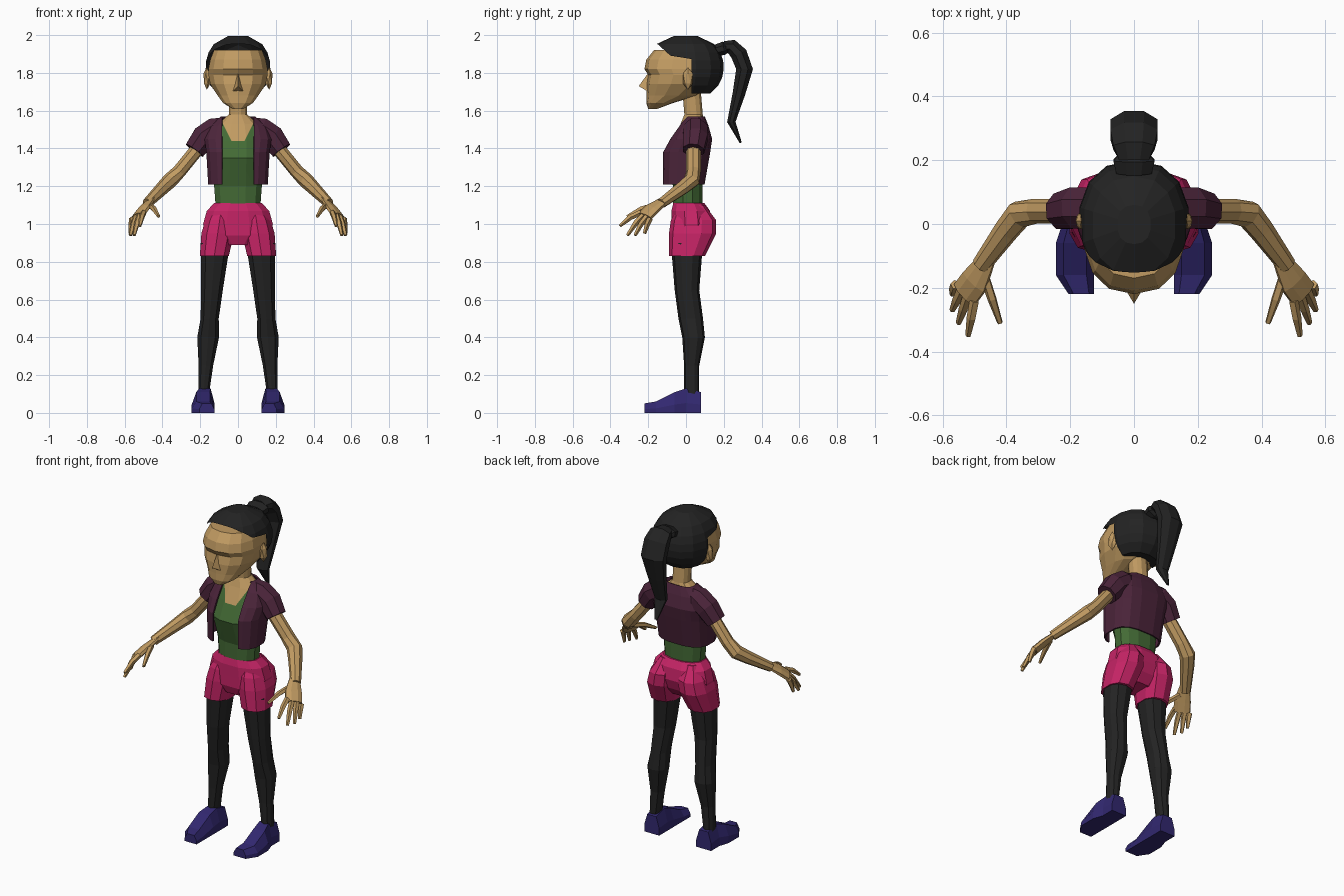
import bpy, bmesh, math
from mathutils import Matrix, Vector

if "Cube" in bpy.data.objects:
    bpy.data.objects.remove(bpy.data.objects["Cube"], do_unlink=True)


def material(name, red, green, blue):
    colour = [((c / 255 + 0.055) / 1.055) ** 2.4 for c in (red, green, blue)] + [1]
    mat = bpy.data.materials.new(name)
    mat.use_nodes = True
    mat.diffuse_color = colour
    mat.node_tree.nodes["Principled BSDF"].inputs["Base Color"].default_value = colour
    return mat


SKIN = material("skin", 193, 155, 98)
BLACK = material("black", 35, 35, 35)
PLUM = material("plum", 75, 36, 58)
GREEN = material("green", 67, 106, 53)
PINK = material("pink", 198, 36, 102)
INDIGO = material("indigo", 50, 40, 112)

SIDEWAYS = Vector((1, 0, 0))
FORWARD = Vector((0, -1, 0))


def oval(centre, u, v, sides, power):
    """Closed ring of points around a centre with half axes u and v."""
    def bulge(value):
        return math.copysign(abs(value) ** power, value)

    turns = [math.tau * (i + 0.5) / sides for i in range(sides)]
    return [centre + u * bulge(math.cos(a)) + v * bulge(math.sin(a)) for a in turns]


def level(rows, sides=12, power=0.85, offset=0, lean=0):
    """Horizontal rings from rows of height, front y, back y and half width."""
    rings = []
    for z, front, back, width in rows:
        centre = Vector((offset + lean * z, (front + back) / 2, z))
        half_depth = FORWARD * (front - back) / 2
        rings.append(oval(centre, SIDEWAYS * width, half_depth, sides, power))
    return rings


def along(rows, across, flat=1, sides=8):
    """Rings square to a path, from rows of x, y, z and half width."""
    points = [Vector(row[:3]) for row in rows]
    rings = []
    for i, (point, row) in enumerate(zip(points, rows)):
        following = points[min(i + 1, len(points) - 1)]
        tangent = (following - points[max(i - 1, 0)]).normalized()
        u = (across - tangent * across.dot(tangent)).normalized() * row[3]
        rings.append(oval(point, u, tangent.cross(u) * flat, sides, 1))
    return rings


def add_loft(bm, rings, caps=True):
    loops = [[bm.verts.new(point) for point in ring] for ring in rings]
    for lower, upper in zip(loops, loops[1:]):
        for i in range(len(lower)):
            bm.faces.new((lower[i - 1], lower[i], upper[i], upper[i - 1]))
    if caps:
        bm.faces.new(loops[0][::-1])
        bm.faces.new(loops[-1])


def cut(bm, point, normal):
    everything = bm.verts[:] + bm.edges[:] + bm.faces[:]
    bmesh.ops.bisect_plane(bm, geom=everything, plane_co=point, plane_no=normal)


def remove_faces(bm, rule):
    unwanted = [face for face in bm.faces if rule(face.calc_center_median())]
    bmesh.ops.delete(bm, geom=unwanted, context="FACES")


def finish(name, bm, materials, mirror=False):
    bmesh.ops.recalc_face_normals(bm, faces=bm.faces[:])
    mesh = bpy.data.meshes.new(name)
    bm.to_mesh(mesh)
    bm.free()
    obj = bpy.data.objects.new(name, mesh)
    bpy.context.collection.objects.link(obj)
    for mat in materials:
        mesh.materials.append(mat)
    if mirror:
        obj.modifiers.new("Mirror", "MIRROR").use_mirror_merge = False
    return obj


def part(name, mat, *lofts, mirror=False):
    bm = bmesh.new()
    for rings in lofts:
        add_loft(bm, rings)
    return finish(name, bm, [mat], mirror)


# Shoes: a straight inner edge, with the outer edge set by the half width
def shoe_section(y, width, height):
    outline = ((1, 0), (1, 0.4), (0.6, 1), (-0.6, 1), (-1, 0.4), (-1, 0))
    middle = 0.125 + width
    return [Vector((middle + width * x, y, height * z)) for x, z in outline]


shoe = [shoe_section(*station) for station in (
    (0.08, 0.05, 0.11), (0, 0.05, 0.13), (-0.06, 0.06, 0.11),
    (-0.16, 0.06, 0.06), (-0.22, 0.04, 0.05))]
part("shoes", INDIGO, shoe, mirror=True)

# Stockings
stocking = level((
    (0.1, -0.01, 0.07, 0.03), (0.25, -0.01, 0.07, 0.04), (0.4, -0.02, 0.1, 0.06),
    (0.5, -0.04, 0.09, 0.05), (0.65, -0.06, 0.07, 0.06), (0.9, -0.08, 0.09, 0.08)),
    sides=10, offset=0.19, lean=-0.08)
part("stockings", BLACK, stocking, mirror=True)

# Shorts: hips and two legs with a rounded seat
hips = level((
    (0.89, -0.06, 0.08, 0.1), (0.94, -0.08, 0.12, 0.18), (1, -0.08, 0.14, 0.19),
    (1.07, -0.08, 0.13, 0.17), (1.11, -0.07, 0.1, 0.13)))
part("shorts_hips", PINK, hips)
shorts_leg = level((
    (0.83, -0.09, 0.1, 0.08), (0.95, -0.09, 0.16, 0.09), (1.02, -0.08, 0.16, 0.08),
    (1.1, -0.04, 0.1, 0.04)), sides=10, offset=0.25, lean=-0.15)
part("shorts_legs", PINK, shorts_leg, mirror=True)

# Torso: vest with a scooped neckline, chest and neck above it
bm = bmesh.new()
add_loft(bm, level((
    (1.07, -0.07, 0.09, 0.12), (1.2, -0.07, 0.09, 0.13), (1.35, -0.12, 0.11, 0.14),
    (1.45, -0.07, 0.11, 0.14), (1.53, -0.03, 0.1, 0.11), (1.58, -0.01, 0.09, 0.05),
    (1.7, -0.02, 0.08, 0.05))))
neckline = 1.44
cut(bm, (0, 0, neckline), (0, 0, 1))
for side in (-1, 1):
    cut(bm, (side * 0.035, 0, neckline), (side, 0, -0.5))
for face in bm.faces:
    middle = face.calc_center_median()
    rise = middle.z - neckline
    face.material_index = int(rise > 0 and abs(middle.x) < 0.035 + rise / 2)
finish("torso", bm, [GREEN, SKIN])

# Jacket body, open at the front
bm = bmesh.new()
add_loft(bm, level((
    (1.21, -0.13, 0.1, 0.16), (1.38, -0.13, 0.13, 0.17), (1.45, -0.09, 0.14, 0.18),
    (1.52, -0.04, 0.12, 0.16), (1.57, -0.01, 0.1, 0.09)), sides=16, power=0.7), caps=False)
opening = 0.085
for side in (-1, 1):
    cut(bm, (side * opening, 0, 0), SIDEWAYS)
remove_faces(bm, lambda middle: middle.y < 0 and abs(middle.x) < opening)
jacket = finish("jacket", bm, [PLUM])
jacket.modifiers.new("Thickness", "SOLIDIFY").thickness = 0.01

sleeve = along((
    (0.07, 0.05, 1.52, 0.05), (0.12, 0.05, 1.5, 0.07), (0.18, 0.05, 1.46, 0.07),
    (0.23, 0.04, 1.39, 0.06)), FORWARD)
part("jacket_sleeves", PLUM, sleeve, mirror=True)

# Arms: limb, flat palm and digits spread along the knuckles
across = Vector((0.7, 0.6, -0.3))
limb = along((
    (0.18, 0.04, 1.44, 0.04), (0.31, 0.04, 1.28, 0.04), (0.36, 0.03, 1.23, 0.045),
    (0.4, -0.02, 1.19, 0.04), (0.48, -0.13, 1.11, 0.03)), across, flat=0.9)
palm = along((
    (0.46, -0.11, 1.13, 0.03), (0.5, -0.18, 1.08, 0.05), (0.53, -0.22, 1.04, 0.05)),
    across, flat=0.4)


def digit(base, tip):
    middle = base.lerp(tip, 0.5) + Vector((0, 0, 0.01))
    rows = [(*base, 0.016), (*middle, 0.015), (*tip, 0.009)]
    return along(rows, across, sides=5)


knuckle, last_knuckle = Vector((0.5, -0.24, 1.06)), Vector((0.56, -0.19, 1.03))
tips = ((0.52, -0.35, 0.99), (0.55, -0.31, 0.94), (0.57, -0.27, 0.94), (0.57, -0.22, 0.95))
fingers = [digit(knuckle.lerp(last_knuckle, i / 3), Vector(tip)) for i, tip in enumerate(tips)]
thumb = digit(Vector((0.47, -0.16, 1.1)), Vector((0.42, -0.31, 1.04)))
part("arms_and_hands", SKIN, limb, palm, thumb, *fingers, mirror=True)

# Head with a chin, sunken eye line and brow
part("head", SKIN, level((
    (1.61, -0.2, -0.15, 0.03), (1.64, -0.21, -0.07, 0.08), (1.68, -0.21, 0.06, 0.11),
    (1.74, -0.21, 0.15, 0.15), (1.79, -0.2, 0.17, 0.16), (1.82, -0.22, 0.18, 0.16),
    (1.87, -0.21, 0.18, 0.15), (1.92, -0.17, 0.16, 0.13)), sides=14))

# Nose
bm = bmesh.new()
tip, bridge = bm.verts.new((0, -0.25, 1.73)), bm.verts.new((0, -0.2, 1.8))
nostrils = [bm.verts.new((side * 0.03, -0.2, 1.7)) for side in (-1, 1)]
for nostril in nostrils:
    bm.faces.new((tip, bridge, nostril))
bm.faces.new((tip, *nostrils))
finish("nose", bm, [SKIN])

# Ears
bm = bmesh.new()
shape = Matrix.LocRotScale((0.165, 0.01, 1.77), None, (0.02, 0.03, 0.06))
bmesh.ops.create_icosphere(bm, subdivisions=1, radius=1, matrix=shape)
finish("ears", bm, [SKIN], mirror=True)

# Hair cap: a full dome, trimmed along the hairline and behind the ears
dome = []
for i in range(8):
    height = -0.82 + i / 3.9
    size = (1 - height ** 2) ** 0.4
    dome.append((1.83 + 0.17 * height, -0.21 * size, 0.2 * size, 0.175 * size))
bm = bmesh.new()
add_loft(bm, level(dome, sides=14))
brow = (Vector((0, -0.2, 1.91)), Vector((0, 0.16, 1)))
temple = (Vector((0, -0.07, 1.88)), Vector((0, 0.9, 1)))
nape = (Vector((0, 0.03, 1.7)), -FORWARD)
for plane in (brow, temple, nape):
    cut(bm, *plane)


def is_bare(middle):
    above, past, behind = [(middle - point).dot(normal) > 0
                           for point, normal in (brow, temple, nape)]
    return not (behind or (above and past))


remove_faces(bm, is_bare)
finish("hair", bm, [BLACK])

# Ponytail and its band
band = along(((0, 0.16, 1.92, 0.06), (0, 0.2, 1.93, 0.07), (0, 0.22, 1.93, 0.05)),
             SIDEWAYS, flat=0.55)
part("hair_band", BLACK, band)
tail = along((
    (0, 0.2, 1.94, 0.05), (0, 0.24, 1.94, 0.07), (0, 0.28, 1.9, 0.08),
    (0, 0.31, 1.82, 0.08), (0, 0.28, 1.69, 0.06), (0, 0.24, 1.54, 0.04),
    (0, 0.29, 1.43, 0.01)), SIDEWAYS, flat=0.6)
part("ponytail", BLACK, tail)
